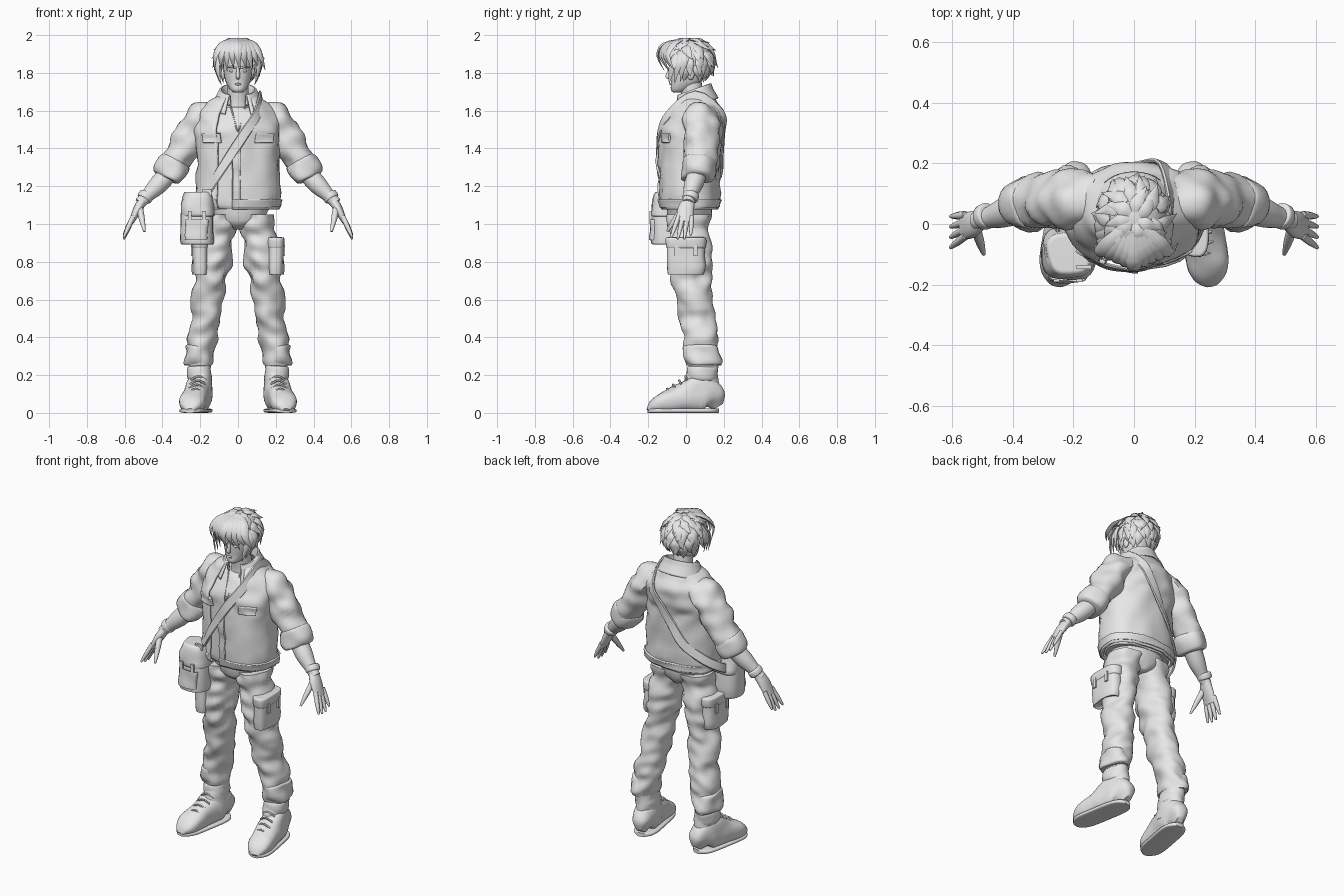
import bpy, bmesh, random
from math import sin, cos, radians, copysign
from mathutils import Vector, Matrix, noise

random.seed(4)
cube = bpy.data.objects.get("Cube")
if cube:
    bpy.data.objects.remove(cube, do_unlink=True)

shade = (.8, .8, .8, 1)
grey = bpy.data.materials.new("plain grey")
grey.use_nodes = True
grey.diffuse_color = shade
grey.node_tree.nodes["Principled BSDF"].inputs["Base Color"].default_value = shade
BACK, UP = Vector((0, 1, 0)), Vector((0, 0, 1))


def finish(name, bm, mirror=False, thickness=0):
    """Turn a bmesh into a shaded object."""
    bmesh.ops.recalc_face_normals(bm, faces=bm.faces)
    mesh = bpy.data.meshes.new(name)
    bm.to_mesh(mesh)
    bm.free()
    mesh.materials.append(grey)
    mesh.shade_smooth()
    mesh.set_sharp_from_angle(angle=radians(50))
    obj = bpy.data.objects.new(name, mesh)
    bpy.context.collection.objects.link(obj)
    if thickness:
        solidify = obj.modifiers.new("Thickness", "SOLIDIFY")
        solidify.thickness, solidify.offset = thickness, 0
    if mirror:
        obj.modifiers.new("Mirror", "MIRROR").use_mirror_merge = False
    return obj


def spline(points, steps):
    """Smooth curve through tuples of any length."""
    out = []
    last = len(points) - 1
    for i in range(last):
        a, b, c, d = (points[min(max(i + k, 0), last)] for k in (-1, 0, 1, 2))
        for step in range(steps):
            t = step / steps
            out.append([q + t / 2 * (r - p + t * (2 * p - 5 * q + 4 * r - s + t * (3 * (q - r) + s - p)))
                        for p, q, r, s in zip(a, b, c, d)])
    return out + [list(points[-1])]


def tube(bm, points, sides=24, steps=4, ref=BACK, power=2, flat=False, rough=0, arc=None):
    """Loft rings (x, y, z, width[, depth]) along a path; arc(z) leaves a ring open."""
    rings = spline([(*p, p[-1])[:5] for p in points], steps)
    count = sides + 1 if arc else sides
    mids = [Vector(ring[:3]) for ring in rings]
    rows = []
    for i, (mid, ring) in enumerate(zip(mids, rings)):
        ahead, behind = mids[min(i + 1, len(mids) - 1)], mids[max(i - 1, 0)]
        along = UP if flat else (ahead - behind).normalized()
        across = (ref(mid) if callable(ref) else ref).cross(along).normalized()
        outward = along.cross(across)
        start, end = arc(mid.z) if arc else (0, 360)
        row = []
        for k in range(count):
            angle = radians(start + (end - start) * k / sides)
            c, s = (copysign(abs(f) ** (2 / power), f) for f in (cos(angle), sin(angle)))
            offset = across * max(ring[3], .001) * c + outward * max(ring[4], .001) * s
            place = mid + offset
            wrinkle = noise.noise(place * 11 + UP * (place.z + place.x) * 5)
            place += offset.normalized() * rough * wrinkle
            place.z = max(place.z, 0)
            row.append(bm.verts.new(place))
        rows.append(row)
    for lower, upper in zip(rows, rows[1:]):
        for k in range(sides):
            j = (k + 1) % count
            bm.faces.new((lower[k], lower[j], upper[j], upper[k]))
    if not arc:
        bm.faces.new(rows[0])
        bm.faces.new(rows[-1])


def part(name, points, mirror=False, thickness=0, **options):
    bm = bmesh.new()
    tube(bm, points, **options)
    return finish(name, bm, mirror, thickness)


def stack(name, rings, **options):
    """Upright loft on the centre line from (z, y, width, depth)."""
    return part(name, [(0, y, z, width, depth) for z, y, width, depth in rings], flat=True, **options)


def band(name, start, end, width, depth, **options):
    """Padded cuff between two points."""
    start, end = Vector(start), Vector(end)
    rings = [(*start.lerp(end, t), width * f, depth * f)
             for t, f in ((0, .8), (.15, 1), (.85, 1), (1, .8))]
    part(name, rings, mirror=True, **options)


def pouch(name, x, y, bottom, top, width, depth, mirror=False, taper=1):
    """Rounded cloth box, narrowed at the top by taper."""
    edge = min(width, depth) * .3
    rings = []
    for z, inset, f in ((bottom, edge, 1), (bottom + edge / 2, 0, 1), (top - edge / 2, 0, taper), (top, edge, taper)):
        rings.append((x, y, z, (width - inset) * f, (depth - inset) * f))
    part(name, rings, mirror, power=3, flat=True, rough=.012)


def ball(bm, centre, radii):
    matrix = Matrix.Translation(centre) @ Matrix.Diagonal((*radii, 1))
    return bmesh.ops.create_uvsphere(bm, u_segments=20, v_segments=12, radius=1, matrix=matrix)["verts"]


def box(bm, centre, size):
    bmesh.ops.create_cube(bm, size=1, matrix=Matrix.Translation(centre) @ Matrix.Diagonal((*size, 1)))


# Jacket body, open at the front
TORSO = [(1.08, .02, .21, .14), (1.13, .02, .22, .15), (1.4, .02, .21, .155),
         (1.5, .03, .22, .16), (1.58, .05, .2, .14), (1.64, .05, .15, .11), (1.68, .05, .09, .08)]
stack("jacket_body", TORSO, thickness=.014, sides=48, steps=6, power=2.3, rough=.016,
      arc=lambda z: (264 + max(0, z - 1.4) * 140, 603))


def girth(z):
    """Torso ring at a height."""
    for low, high in zip(TORSO, TORSO[1:]):
        if z <= high[0]:
            t = (z - low[0]) / (high[0] - low[0])
            return [p + t * (q - p) for p, q in zip(low, high)]


def patch(name, bottom, top, start, end, mirror=False):
    """Cloth plate that follows the jacket."""
    rings = []
    for z in (bottom, (bottom + top) / 2, top):
        _, y, width, depth = girth(z)
        rings.append((z, y, width + .01, depth + .01))
    stack(name, rings, mirror=mirror, thickness=.014, power=2.3, rough=.016, arc=lambda z: (start, end))


patch("jacket_hem_band", 1.09, 1.13, 264, 603)
patch("chest_pocket_flaps", 1.43, 1.48, 292, 322, True)
patch("button_placket", 1.1, 1.4, 265, 272)

# Collar, tipped down toward the front
collar = stack("collar", [(1.62, .04, .14, .13), (1.68, .04, .11, .1), (1.71, .04, .09, .09), (1.65, .04, .08, .08)],
               thickness=.008, sides=32, arc=lambda z: (299, 601))
for vertex in collar.data.vertices:
    vertex.co.z += .35 * (vertex.co.y - .04)

# Shirt and necklace
stack("shirt", [(z, y, width - .018, depth - .018) for z, y, width, depth in TORSO[:-2]] + [(1.62, .05, .1, .08)],
      sides=32, power=2.3, rough=.016)
part("necklace", [(x * .05, abs(x) * .12 - .13, 1.49 + abs(x) * .17, .004)
                  for x in (-1, -.5, 0, .5, 1)], sides=6)

# Sleeves with rolled cuffs
part("sleeves", [(.12, .08, 1.61, .05, .07), (.2, .08, 1.54, .09, .095),
                 (.26, .08, 1.44, .085, .095), (.36, .07, 1.29, .07, .08)], True, steps=8, rough=.024)
band("rolled_cuffs", (.33, .07, 1.34), (.38, .06, 1.24), .084, .088, rough=.02)

# Forearms, wristbands and hands
WRIST = Vector((.5, .02, 1.13))
part("forearms", [(.35, .07, 1.29, .05), (.42, .04, 1.21, .05), (.48, .02, 1.15, .035), (.52, .01, 1.11, .03)], True)
band("wristbands", (.48, .03, 1.16), WRIST, .04, .042)
bm = bmesh.new()
tube(bm, [(*WRIST, .024, .03), (.53, 0, 1.08, .024, .044), (.565, -.01, 1.01, .014, .044)], sides=14)
for k, length in enumerate((.08, .1, .1, .09)):
    y = .03 - k * .023
    tip = Vector((.605, y * 1.5 - .02, 1.02 - length))
    knuckle = Vector((.555, y, 1.04))
    tube(bm, [(*knuckle.lerp(tip, t), .013 - t ** 4 * .008) for t in (0, .5, .9, 1)], sides=8)
thumb = Vector((.52, -.02, 1.08)), Vector((.495, -.1, .96))
tube(bm, [(*thumb[0].lerp(thumb[1], t), .018 - t * t * .012) for t in (0, .4, .8, 1)], sides=8)
finish("hands", bm, True)

# Trousers: legs slope outward and bend back below the knee
stack("trouser_seat", [(.97, .03, .03, .07), (1.02, .02, .13, .115), (1.14, .02, .19, .12)], rough=.01)
part("trouser_legs", [(.24 - z * .14, .02 + .065 * min(1, max(0, 1.9 - z * 2.5)), z, .06 + z * .035, .08 + z * .035)
                      for z in (.25 + k * .1 for k in range(9))], True, steps=7, flat=True, rough=.026)
band("trouser_cuffs", (.21, .085, .25), (.208, .085, .36), .072, .09, rough=.03)
pouch("cargo_pockets", .2, 0, .74, .92, .042, .1, True)
pouch("cargo_pocket_flaps", .2, 0, .87, .93, .046, .105, True)
bm = bmesh.new()
for y in (-.05, .05):
    box(bm, (.243, y, .86), (.01, .02, .06))
finish("cargo_pocket_tabs", bm, True)

# Boots: turned outward, low at the toe
feet, soles = [], []
for k in range(17):
    u = k / 8 - 1
    y = -.015 - u * .185
    taper = max(.1, 1 - abs(u) ** 5) ** .5
    x, height = .22 - y * .18, min(.1, .083 + y / 4) * taper
    feet.append((x, y, height + .003, .07 * taper, height))
    soles.append((x, y, .012, .071 * taper, .012))
part("boot_feet", feet, True, ref=UP, power=2.6, rough=.008)
part("boot_soles", soles, True, ref=UP, power=4)
part("boot_shafts", [(.2, .06 + z / 8, z, .06, .12 - z / 6) for z in (.08, .17, .26)], True, rough=.012)
band("boot_collars", (.2, .085, .17), (.205, .085, .25), .063, .083, rough=.01)
bm = bmesh.new()
for k in range(4):
    x, y, z = .224 - k * .005, k * .032 - .1, .128 + k * .022
    tube(bm, [(x + s * .04, y + abs(s) * .01, z - abs(s) * .02, .006) for s in (-1, 0, 1)], sides=6)
finish("boot_laces", bm, True)

# Neck and head
stack("neck", [(1.56, .05, .09, .08), (1.64, .04, .06, .06), (1.77, .02, .055, .06)])
stack("head", [(1.695, -.045, .02, .02), (1.71, -.03, .04, .05), (1.75, 0, .064, .08), (1.8, .01, .075, .095),
               (1.86, .02, .08, .107), (1.92, .02, .075, .1), (1.97, .03, .02, .03)], power=2.2)
stack("nose", [(1.83, -.08, .007, .01), (1.78, -.094, .011, .016), (1.766, -.085, .006, .006)], sides=10)
part("lips", [(x * .022, abs(x) * .01 - .081, 1.74, .006 - abs(x) * .004) for x in (-1, 0, 1)], sides=8)
part("brows", [(.01, -.087, 1.826, .005), (.035, -.084, 1.832, .006), (.058, -.068, 1.828, .003)], True, sides=8)
for name, centre, radii in (("eyes", (.033, -.074, 1.81), (.015, .008, .007)),
                            ("ears", (.078, .025, 1.795), (.012, .02, .032))):
    bm = bmesh.new()
    ball(bm, centre, radii)
    finish(name, bm, True)

# Hair: cap, layered spiky locks and a parted fringe
CROWN, SIZE = Vector((0, .02, 1.875)), Vector((.106, .118, .104))
bm = bmesh.new()
below = [v for v in ball(bm, CROWN, SIZE) if v.co.z < 1.81 - .75 * (v.co.y - .02)]
bmesh.ops.delete(bm, geom=below, context="VERTS")


def scalp(elevation, azimuth, reach):
    e, a = radians(elevation), radians(azimuth)
    return CROWN + Vector((cos(e) * cos(a), cos(e) * sin(a), sin(e))) * SIZE * reach


def lock(points, width):
    rings = [(*p, width * f, width * f * .4) for p, f in zip(points, (.8, 1, .65, .04))]
    tube(bm, rings, sides=6, steps=3, ref=lambda place: place - CROWN)


for level in range(-20, 82, 20):
    count = int(5 + 13 * cos(radians(level)))
    for k in range(count):
        azimuth = 360 * (k + random.uniform(-.3, .3)) / count + level
        if level < 40 and sin(radians(azimuth)) < (-.4 if level > 0 else -.15):
            continue
        flare, turn = random.uniform(1.2, 1.36), random.uniform(-26, 26)
        lock([scalp(level - 12 * k, azimuth + turn * k / 3, reach) - UP * .004 * k
              for k, reach in enumerate((.97, 1.09, 1.16, flare))], .025)
for k in range(9):
    x = (k - 4) * .024
    back, drop = abs(x) * .55, k % 2 * .02 + random.uniform(0, .015)
    lock((Vector((x * .3, -.02, 1.975)), Vector((x * .9, back - .12, 1.95)),
          Vector((x * 1.25, back - .15, 1.89)), Vector((x * 1.4 + .01, back - .115, 1.8 + drop))), .027)
for side in (-1, 1):
    for y in (-.06, -.03, 0):
        lock([Vector((side * (x + y * .2), y - .01 * k, z + y * .3))
              for k, (x, z) in enumerate(((.09, 1.92), (.12, 1.87), (.118, 1.82), (.1, 1.755)))], .024)
finish("hair", bm)

# Shoulder strap from the left shoulder to the right hip
STRAP = (.027, .007)


def on_jacket(t, side):
    x, z = .1 - t * .27, 1.58 - t * .42
    _, y, width, depth = girth(z)
    bulge = (1 - min(.97, abs(x) / width) ** 2.3) ** (1 / 2.3)
    return (x, y + side * (depth * bulge + .014), z, *STRAP)


stops = [k / 4 for k in range(5)]
path = [(-.22, -.13, 1.1, *STRAP)] + [on_jacket(t, -1) for t in reversed(stops)]
path += [(.12, .05, 1.68, *STRAP)] + [on_jacket(t, 1) for t in stops[:-1]]
path += [(-.2, .11, 1.17, *STRAP), (-.25, .03, 1.11, *STRAP), (-.25, -.05, 1.07, *STRAP)]
part("shoulder_strap", path, sides=8, power=4, ref=lambda place: Vector((place.x, place.y - .03, .02)))

# Satchel on the right hip
pouch("satchel", -.22, -.1, .9, 1.15, .088, .08, taper=.85)
pouch("satchel_flap", -.213, -.1, 1.04, 1.17, .092, .086, taper=.82)
pouch("satchel_front_pocket", -.22, -.17, .92, 1.02, .06, .022)
bm = bmesh.new()
for x in (-.255, -.18):
    box(bm, (x, -.187, 1.035), (.02, .01, .07))
box(bm, (-.165, -.142, 1.165), (.05, .014, .035))
finish("satchel_buckles", bm)
